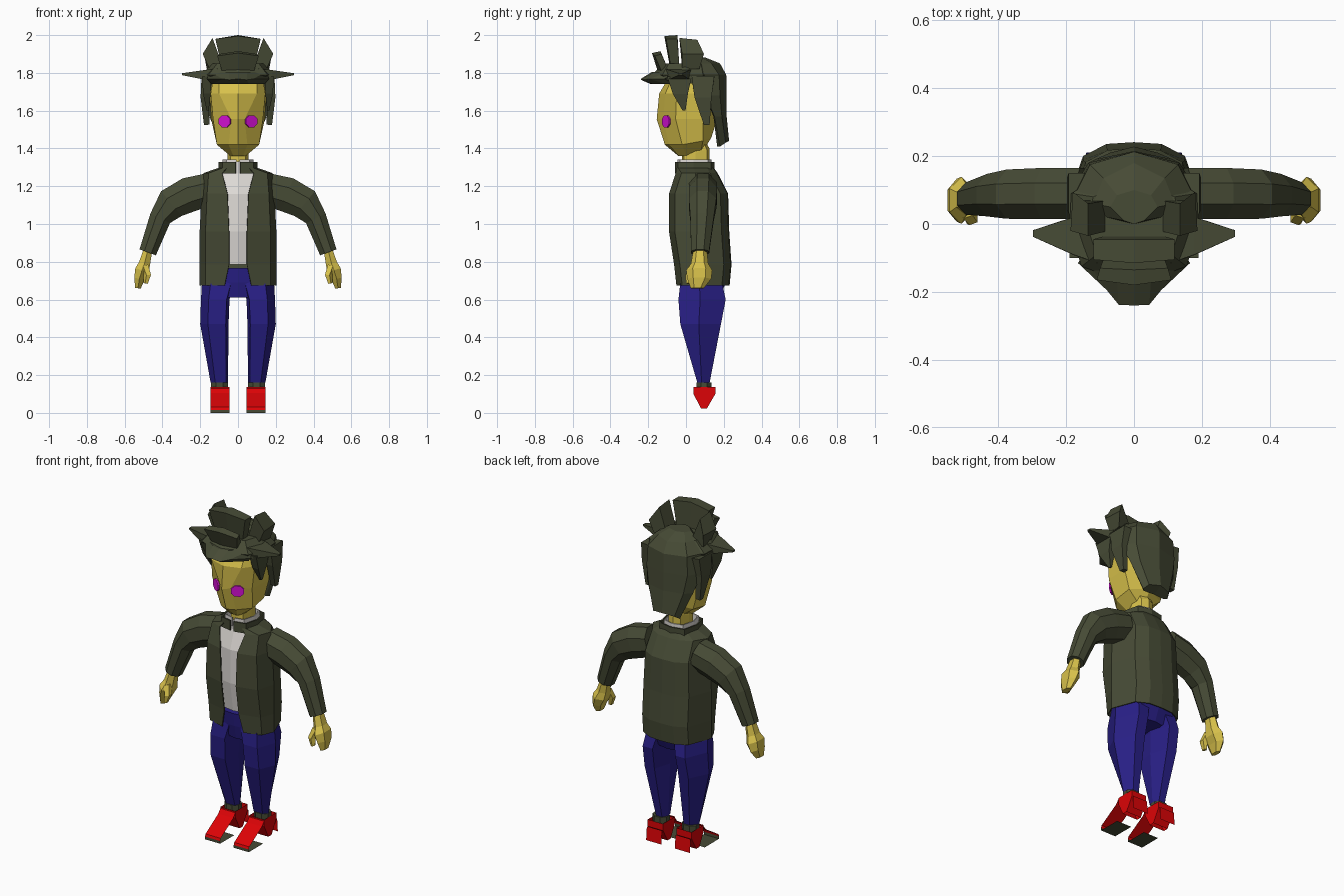
import bpy, bmesh, math
from mathutils import Vector


def material(name, r, g, b):
    m = bpy.data.materials.new(name)
    m.diffuse_color = (r, g, b, 1)
    return m


OLIVE = material("dark olive", 0.062, 0.070, 0.036)
SKIN = material("ochre skin", 0.68, 0.53, 0.07)
BLUE = material("deep blue", 0.022, 0.014, 0.24)
RED = material("red", 0.72, 0.001, 0.002)
WHITE = material("off white", 0.74, 0.71, 0.68)
EYE = material("magenta", 0.68, 0.005, 0.68)


def loft(name, rings, mat, closed=False, caps=True, thick=0):
    """Skin a list of 3D point rings, mirrored across x = 0."""
    bm = bmesh.new()
    vs = [[bm.verts.new(p) for p in r] for r in rings]
    n = len(rings[0])
    for a, b in zip(vs, vs[1:]):
        for i in range(n if closed else n - 1):
            j = (i + 1) % n
            bm.faces.new((a[i], a[j], b[j], b[i]))
    if caps:
        bm.faces.new(vs[0][::-1])
        bm.faces.new(vs[-1])
    bmesh.ops.recalc_face_normals(bm, faces=bm.faces)
    me = bpy.data.meshes.new(name)
    bm.to_mesh(me)
    bm.free()
    me.materials.append(mat)
    ob = bpy.data.objects.new(name, me)
    bpy.context.collection.objects.link(ob)
    mod = ob.modifiers.new("mirror", 'MIRROR')
    mod.merge_threshold = 0.002
    if thick:
        s = ob.modifiers.new("thickness", 'SOLIDIFY')
        s.thickness = thick
        s.offset = 0
    return ob


def level(z, *pts):
    """Ring of points at height z; a third value overrides the height."""
    return [(p[0], p[1], p[2] if len(p) > 2 else z) for p in pts]


def oval(z, x0, x1, y0, y1, n=8):
    k = 1 / math.cos(math.pi / n)
    return [((x0 + x1) / 2 + (x1 - x0) / 2 * k * math.cos(math.tau * (i + .5) / n),
             (y0 + y1) / 2 + (y1 - y0) / 2 * k * math.sin(math.tau * (i + .5) / n), z)
            for i in range(n)]


def leg_ring(z, x0, x1, y0, y1):
    """Six-sided leg section: flat front, ridged sides, narrower back."""
    w, m = x1 - x0, (y0 + y1) / 2
    return level(z, (x0 + .1 * w, y0), (x1 - .27 * w, y0), (x1, m - .01),
                 (x1 - .37 * w, y1), (x0 + .2 * w, y1), (x0, m))


def tube(name, path, mat, n=8):
    """Tube along (x, y, z, width, depth) stations; depth runs along y."""
    k = 1 / math.cos(math.pi / n)
    c = [Vector(p[:3]) for p in path]
    rings = []
    for i, p in enumerate(path):
        t = c[min(i + 1, len(c) - 1)] - c[max(i - 1, 0)]
        side = Vector((t.z, 0, -t.x)).normalized()
        rings.append([c[i] + side * (p[3] / 2 * k * math.cos(math.tau * (j + .5) / n))
                      + Vector((0, p[4] / 2 * k * math.sin(math.tau * (j + .5) / n), 0))
                      for j in range(n)])
    return loft(name, rings, mat, closed=True)


# Open jacket: height, half gap, front, half width, back
body = [(.675, .07, -.048, .2, .228), (.785, .047, -.06, .2, .238),
        (.96, .047, -.087, .2, .226), (1.16, .055, -.087, .19, .22),
        (1.268, .083, -.052, .18, .165)]
rings = [level(z, (g, f), (.85 * s, f + .03), (s, .05), (.74 * s, b - .04), (.4 * s, b - .005), (0, b))
         for z, g, f, s, b in body]
rings.append(level(1.295, (.06, -.048), (.08, -.04), (.1, .04), (.09, .11), (.05, .14), (0, .145)))
loft("jacket", rings, OLIVE, caps=False, thick=.006)
# Shirt front
loft("shirt", [level(z, (0, f + .014), (.7 * s, f + .04)) for z, g, f, s, b in body[1:]]
     + [level(1.33, (0, -.04), (.05, -.03))], WHITE, caps=False)
# Collars and neck
loft("jacket_collar", [level(z, (.012, -.055), (.08, -.04), (.1, .04), (.08, .13), (0, .147))
                       for z in (1.268, 1.327)], OLIVE, caps=False, thick=.008)
loft("shirt_collar", [level(z, (.008, -.042), (.06, -.03), (.078, .04), (.06, .115), (0, .132))
                      for z in (1.29, 1.342)], WHITE, caps=False, thick=.006)
loft("neck", [level(1.3, (0, -.02), (.04, -.01), (.055, .05), (.04, .11), (0, .125)),
              level(1.375, (0, -.02), (.04, -.01), (.055, .05), (.04, .11, 1.395), (0, .125, 1.4)),
              level(1.44, (0, -.02), (.04, -.01), (.05, .05), (.04, .09), (0, .1))], SKIN)

# Sleeves and hands
tube("sleeve", [(.15, .09, 1.185, .17, .15), (.26, .09, 1.155, .185, .15), (.353, .088, 1.108, .17, .145),
                (.412, .085, 1.03, .115, .125), (.478, .075, .85, .092, .095)], OLIVE)
tube("hand", [(.475, .075, .87, .045, .06), (.495, .072, .79, .06, .08), (.508, .07, .755, .075, .12),
              (.522, .07, .71, .055, .11), (.53, .06, .66, .03, .06)], SKIN, 6)
tube("thumb", [(.495, .04, .78, .04, .04), (.478, .02, .73, .035, .04), (.488, .015, .685, .02, .025)], SKIN, 5)

# Trousers
loft("trouser_seat", [level(z, (0, f), (x, f + .01), (x + .02, .08), (x, b - .01), (0, b))
                      for z, x, f, b in ((.61, .055, -.02, .18), (.69, .12, -.035, .21), (.768, .12, -.045, .2))], BLUE)
loft("trouser_leg", [leg_ring(.74, .01, .18, -.025, .18), leg_ring(.67, .025, .192, -.032, .195),
                     leg_ring(.6, .045, .196, -.04, .21),
                     leg_ring(.47, .05, .2, -.03, .185), leg_ring(.16, .053, .145, .06, .125)], BLUE, closed=True)
loft("sock", [oval(.12, .052, .143, .055, .135), oval(.16, .052, .143, .055, .135)], OLIVE, closed=True)


# Shoes: ankle band plus open plates
def plate(name, profile, mat):
    return loft(name, [[(.045, y, z), (.145, y, z)] for y, z in profile], mat, caps=False)


def box_ring(z, y0, y1):
    return level(z, (.045, y0), (.145, y0), (.145, y1), (.045, y1))


loft("shoe_ankle", [box_ring(.022, .08, .11), box_ring(.1, .04, .155), box_ring(.138, .04, .155)],
     RED, closed=True, caps=False)
plate("shoe_toe", [(.045, .136), (.02, .105), (-.1, .03), (-.105, .016)], RED)
plate("shoe_sole", [(-.105, .016), (-.105, 0), (.03, 0)], OLIVE)
plate("shoe_heel", [(.163, .1), (.17, .02)], RED)

# Head
loft("head", [
    level(1.36, (0, -.04), (.025, -.04), (.04, .0), (.045, .08, 1.39), (0, .1, 1.4)),
    level(1.42, (0, -.112), (.05, -.09), (.112, -.02), (.11, .09, 1.44), (0, .135, 1.46)),
    level(1.555, (0, -.155), (.035, -.12), (.132, -.055), (.142, .09), (0, .165)),
    level(1.69, (0, -.142), (.1, -.11), (.145, -.05), (.15, .1), (0, .175)),
    level(1.78, (0, -.09), (.1, -.07), (.13, -.02), (.13, .1), (0, .15))], SKIN)
# Eyes: thin tilted octagons
u, nrm = Vector((.85, .53, 0)), Vector((.53, -.85, 0))
loft("eye", [[Vector((.068, -.101, 1.543)) + nrm * d + u * (.039 * math.cos(a)) + Vector((0, 0, .034 * math.sin(a)))
              for a in [math.tau * (i + .5) / 8 for i in range(8)]] for d in (0, .009)], EYE, closed=True)

# Hair: back, crown and peak
loft("back_hair", [
    level(1.41, (0, .17, 1.41), (.07, .165), (.085, .18), (.07, .21, 1.43), (0, .228, 1.44)),
    level(1.57, (0, .145), (.13, .145), (.152, .15), (.115, .19), (0, .215)),
    level(1.68, (0, .1), (.14, .1), (.18, .105), (.135, .18), (0, .215)),
    level(1.79, (0, .06), (.14, .06), (.185, .065), (.13, .175), (0, .213)),
    level(1.85, (0, .0), (.08, .02), (.12, .06), (.09, .135), (0, .18)),
    level(1.882, (0, .0), (.03, .01), (.07, .05), (.05, .085), (0, .1))], OLIVE)
loft("crown_hair", [
    level(1.745, (0, -.13), (.12, -.1), (.175, -.04), (.18, .08), (0, .16)),
    level(1.79, (0, -.18), (.155, -.125), (.19, -.01), (.185, .09), (0, .2)),
    level(1.85, (0, -.12), (.11, -.09), (.14, 0), (.12, .08), (0, .13))], OLIVE)
loft("hair_peak", [
    level(1.74, (0, -.185), (.06, -.17), (.14, -.1), (.1, -.05), (0, -.05)),
    level(1.768, (0, -.24), (.045, -.238, 1.763), (.08, -.195), (.165, -.115), (0, -.05)),
    level(1.805, (0, -.18), (.05, -.165), (.15, -.09), (.1, -.05), (0, -.05))], OLIVE)
# Tufts and side spikes
loft("top_tuft", [level(1.83, (0, -.085), (.085, -.08), (.085, -.035), (0, -.035)),
                  level(1.98, (0, -.115, 1.995), (.12, -.105), (.12, -.045), (0, -.045, 2))], OLIVE)
loft("front_tuft", [level(1.81, (0, -.15), (.085, -.13), (.085, -.09), (0, -.09)),
                    level(1.89, (0, -.18, 1.905), (.11, -.165), (.1, -.13, 1.9), (0, -.135, 1.915))], OLIVE)
loft("side_tuft", [level(1.82, (.075, -.02), (.15, -.02), (.165, .07), (.075, .07)),
                   level(1.9, (.135, -.035, 1.985), (.187, -.02), (.18, .095), (.135, .06, 1.975))],
     OLIVE, closed=True)
tube("side_spike", [(.11, -.035, 1.785, .075, .16), (.18, -.035, 1.79, .05, .11), (.297, -.028, 1.793, .01, .02)],
     OLIVE, 4)
# Hanging locks
tube("temple_lock", [(.165, -.035, 1.78, .05, .13), (.165, -.03, 1.69, .04, .08), (.16, -.01, 1.6, .01, .015)],
     OLIVE, 4)
tube("side_lock", [(.168, .09, 1.78, .05, .12), (.178, .09, 1.67, .04, .09), (.165, .11, 1.525, .03, .03)], OLIVE, 4)
